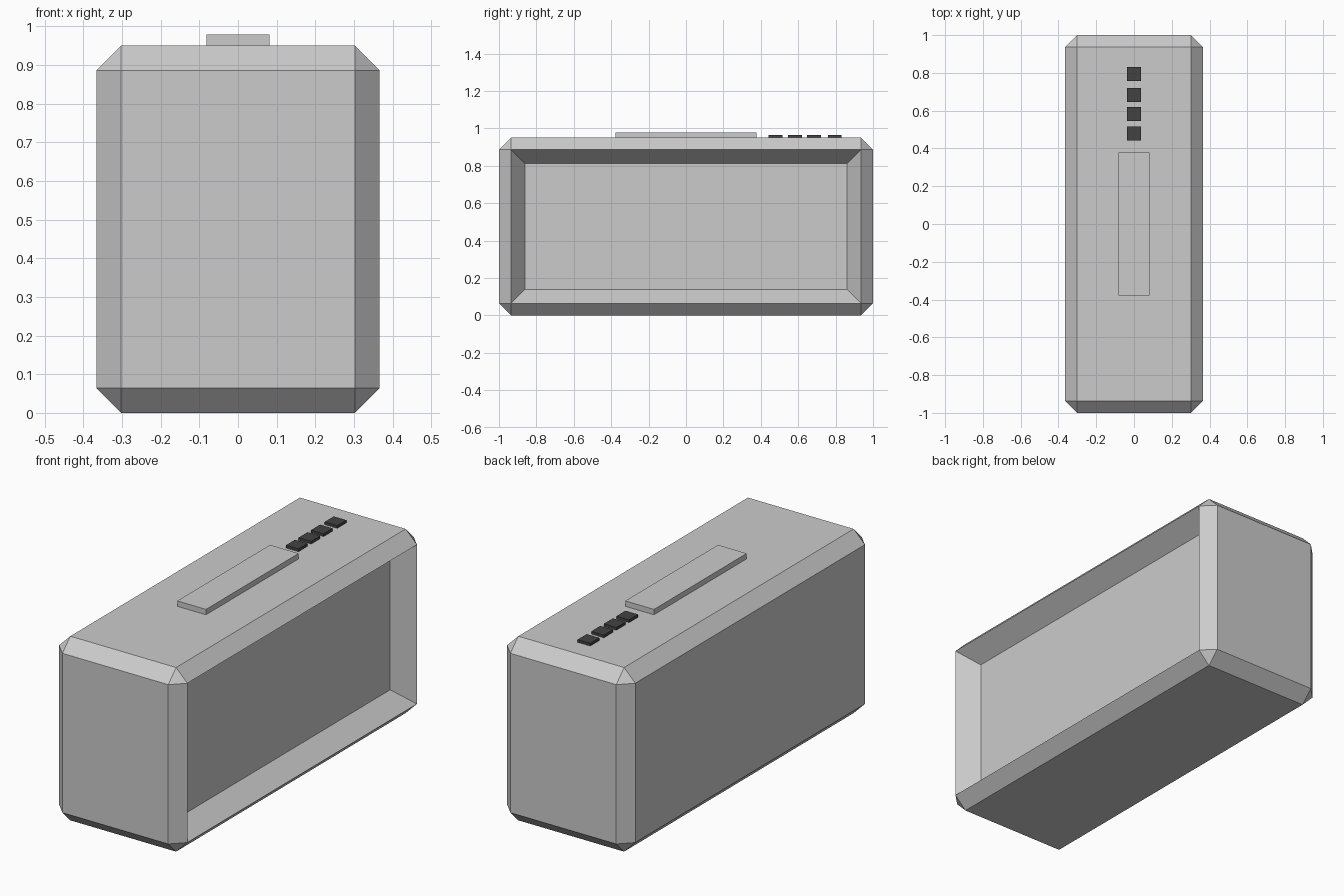
import bpy
import bmesh
from mathutils import Matrix, Vector

cube = bpy.data.objects.get("Cube")
if cube:
    bpy.data.objects.remove(cube, do_unlink=True)


def make_material(name, value):
    mat = bpy.data.materials.new(name)
    mat.use_nodes = True
    color = (value, value, value, 1.0)
    mat.diffuse_color = color
    mat.node_tree.nodes["Principled BSDF"].inputs["Base Color"].default_value = color
    return mat


def box_bmesh(size, center):
    bm = bmesh.new()
    transform = Matrix.Translation(center) @ Matrix.Diagonal((*size, 1.0))
    bmesh.ops.create_cube(bm, size=1.0, matrix=transform)
    return bm


def finish(bm, name, mat):
    bm.normal_update()
    mesh = bpy.data.meshes.new(name)
    bm.to_mesh(mesh)
    bm.free()
    mesh.materials.append(mat)
    obj = bpy.data.objects.new(name, mesh)
    bpy.context.collection.objects.link(obj)
    return obj


grey = make_material("light_grey", 0.6)
dark = make_material("dark_grey", 0.055)

TOP = 0.95

# Chamfered case with a tapered recess sunk into its left side
case = box_bmesh((0.732, 2.0, TOP), (0, 0, TOP / 2))
bmesh.ops.bevel(case, geom=case.edges[:], offset=0.064, segments=1,
                affect='EDGES', profile=0.5)
case.normal_update()
side = max(case.faces, key=lambda f: f.normal.dot(Vector((1, 0, 0))))
bmesh.ops.inset_individual(case, faces=[side], thickness=0.075,
                           depth=-0.1, use_even_offset=True)
finish(case, "case", grey)

# Raised bar in the middle of the top
finish(box_bmesh((0.164, 0.756, 0.028), (0, 0, TOP + 0.014)), "top_bar", grey)

# Row of square buttons behind the bar
for i, y in enumerate((0.479, 0.582, 0.684, 0.795)):
    finish(box_bmesh((0.072, 0.074, 0.014), (0, y, TOP + 0.007)),
           f"button_{i + 1}", dark)
